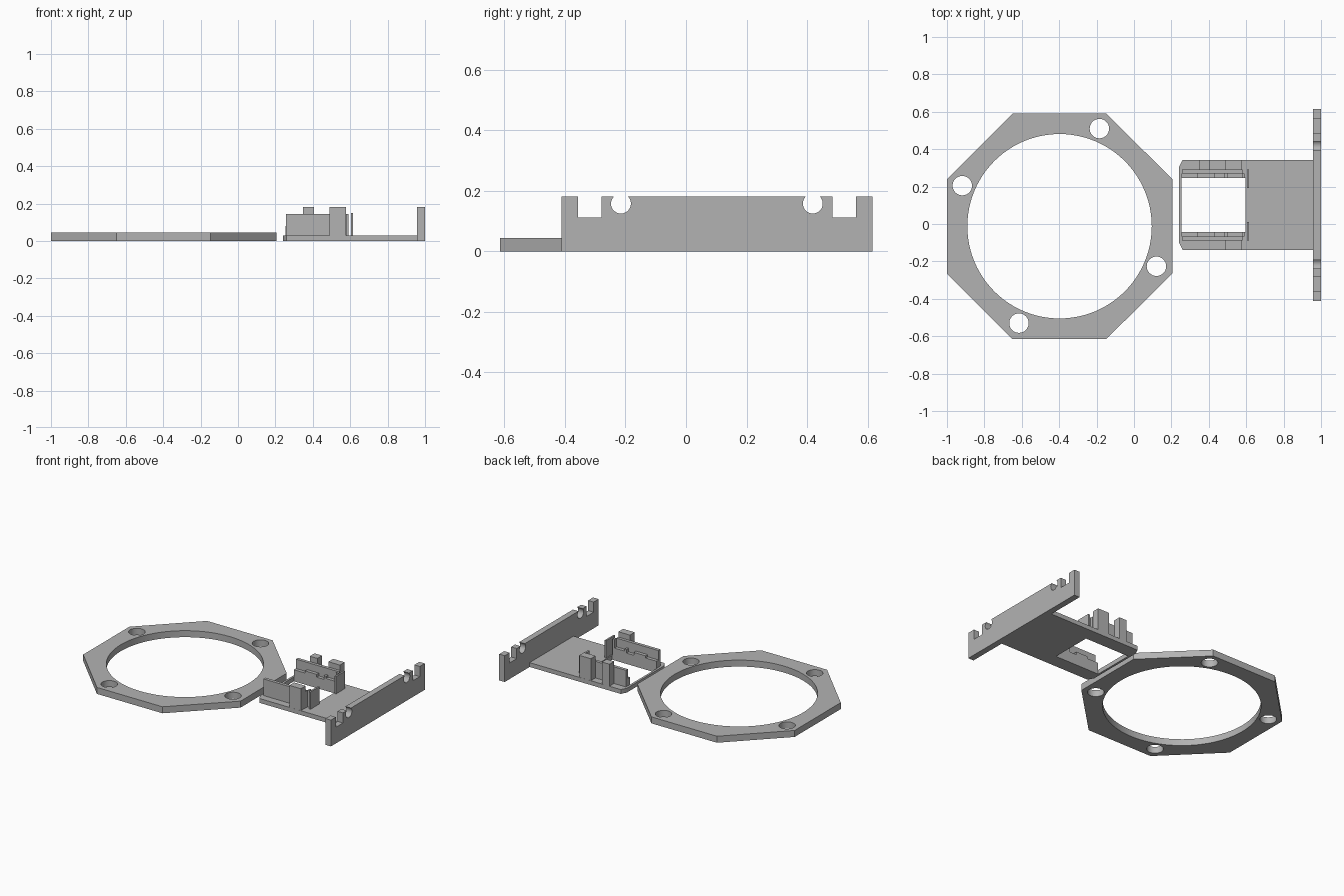
import bpy, bmesh, math
from mathutils import Matrix

if "Cube" in bpy.data.objects:
    bpy.data.objects.remove(bpy.data.objects["Cube"])

grey = bpy.data.materials.new("plain grey")
grey.diffuse_color = (0.45, 0.45, 0.45, 1)
grey.use_nodes = True
grey.node_tree.nodes["Principled BSDF"].inputs["Base Color"].default_value = grey.diffuse_color

MID = 0.102  # symmetry line (y) of the bracket
AXES = {  # outline plane -> world, extruded along the remaining axis
    "z": Matrix(((1, 0, 0, 0), (0, 1, 0, 0), (0, 0, 1, 0), (0, 0, 0, 1))),
    "x": Matrix(((0, 0, 1, 0), (1, 0, 0, 0), (0, 1, 0, 0), (0, 0, 0, 1))),
    "y": Matrix(((1, 0, 0, 0), (0, 0, 1, 0), (0, 1, 0, 0), (0, 0, 0, 1))),
}


def circle(cx, cy, r, n=32):
    return [(cx + r * math.cos(2 * math.pi * i / n),
             cy + r * math.sin(2 * math.pi * i / n)) for i in range(n)]


def rect(x0, x1, y0, y1):
    return [(x0, y0), (x1, y0), (x1, y1), (x0, y1)]


def plate(name, loops, lo, hi, axis="z"):
    """Fill the outline (later loops are holes) and extrude it from lo to hi."""
    cu = bpy.data.curves.new(name, "CURVE")
    cu.dimensions = "2D"
    cu.fill_mode = "BOTH"
    cu.extrude = (hi - lo) / 2
    for pts in loops:
        sp = cu.splines.new("POLY")
        sp.points.add(len(pts) - 1)
        for p, (u, v) in zip(sp.points, pts):
            p.co = (u, v, 0, 1)
        sp.use_cyclic_u = True
    tmp = bpy.data.objects.new(name + "_outline", cu)
    bpy.context.collection.objects.link(tmp)
    bpy.context.view_layer.update()
    deps = bpy.context.evaluated_depsgraph_get()
    me = bpy.data.meshes.new_from_object(tmp.evaluated_get(deps))
    bpy.data.objects.remove(tmp)
    bm = bmesh.new()
    bm.from_mesh(me)
    bmesh.ops.translate(bm, verts=bm.verts, vec=(0, 0, (lo + hi) / 2))
    bmesh.ops.transform(bm, matrix=AXES[axis], verts=bm.verts)
    bmesh.ops.remove_doubles(bm, verts=bm.verts, dist=1e-4)
    bmesh.ops.recalc_face_normals(bm, faces=bm.faces)
    bm.to_mesh(me)
    bm.free()
    me.materials.clear()
    me.materials.append(grey)
    ob = bpy.data.objects.new(name, me)
    bpy.context.collection.objects.link(ob)
    bpy.ops.object.select_all(action="DESELECT")
    ob.select_set(True)
    bpy.context.view_layer.objects.active = ob
    bpy.ops.object.shade_smooth_by_angle(angle=math.radians(30))
    return ob


def box(name, x0, x1, y0, y1, z0, z1):
    return plate(name, [rect(x0, x1, y0, y1)], z0, z1)


# Octagonal ring with a large bore and four screw holes
octagon = [(-0.65, 0.59), (-0.148, 0.59), (0.205, 0.24), (0.205, -0.265),
           (-0.148, -0.615), (-0.65, -0.615), (-1, -0.265), (-1, 0.24)]
screws = [(-0.185, 0.51), (-0.918, 0.205), (0.12, -0.226), (-0.615, -0.53)]
plate("octagon_ring", [octagon, circle(-0.398, -0.012, 0.493, 96)]
      + [circle(x, y, 0.052) for x, y in screws], 0, 0.045)

# Bracket floor with chamfered corners and a window
h = 0.2405
floor = [(0.96, MID - h), (0.96, MID + h), (0.26, MID + h), (0.24, MID + h - 0.04),
         (0.24, MID - h + 0.04), (0.26, MID - h)]
plate("bracket_floor", [floor, rect(0.255, 0.597, MID - 0.145, MID + 0.145)], 0, 0.03)

# End plate: half outline with square and round notches, then mirrored
TOP, R, CZ = 0.182, 0.033, 0.158
a0 = math.asin((TOP - CZ) / R)
sweep = math.pi + 2 * a0
arc = [(0.317 + R * math.cos(a0 - sweep * i / 20),
        CZ + R * math.sin(a0 - sweep * i / 20)) for i in range(21)]
half = [(0.5135, 0), (0.5135, TOP), (0.459, TOP), (0.459, 0.112),
        (0.382, 0.112), (0.382, TOP)] + arc
outline = [(MID + u, v) for u, v in half] + [(MID - u, v) for u, v in reversed(half)]
plate("end_plate", [outline], 0.958, 1.0, "x")

# Stepped ledge along the inside of each holder wall
steps = [(0.255, 0.03), (0.592, 0.03), (0.592, 0.145), (0.578, 0.145), (0.578, 0.085),
         (0.5, 0.085), (0.5, 0.1), (0.485, 0.1), (0.485, 0.075), (0.43, 0.075),
         (0.43, 0.095), (0.34, 0.095), (0.34, 0.08), (0.255, 0.08)]

# Holder walls, tall blocks and stop tabs on both sides of the window
for side, s in (("back", 1), ("front", -1)):
    def span(a, b):
        return sorted((MID + s * a, MID + s * b))
    box(side + "_wall", 0.256, 0.58, *span(0.168, 0.19), 0.03, 0.145)
    box(side + "_tall_block", 0.49, 0.578, *span(0.188, 0.24), 0.03, 0.182)
    box(side + "_stop_tab", 0.604, 0.616, *span(0.09, 0.19), 0.03, 0.15)
    plate(side + "_ledge", [steps], *span(0.145, 0.168), "y")
box("back_small_block", 0.347, 0.405, MID + 0.188, MID + 0.24, 0.03, 0.182)
